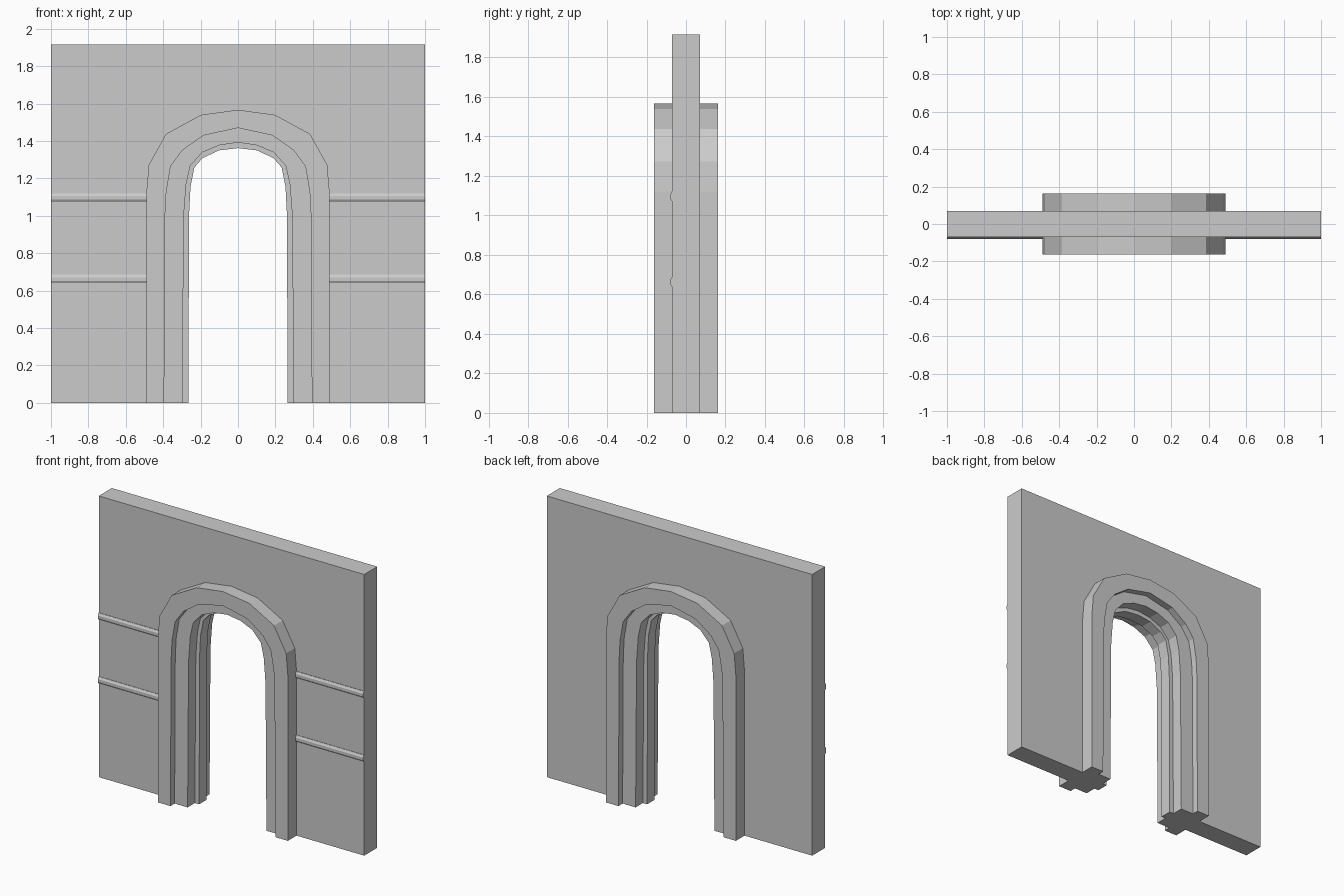
import bpy

if "Cube" in bpy.data.objects:
    bpy.data.objects.remove(bpy.data.objects["Cube"])

WALL_Y, WALL_TOP = 0.07, 1.915

# Half outlines (x, z) from floor to crown, largest to smallest
OUTER = [(.49, 0), (.49, 1.0), (.49, 1.12), (.477, 1.273), (.385, 1.438), (.198, 1.54), (0, 1.567)]
MIDDLE = [(.395, 0), (.39, 1.0), (.383, 1.13), (.36, 1.265), (.298, 1.35), (.185, 1.43), (0, 1.47)]
INNER = [(.297, 0), (.29, 1.0), (.277, 1.17), (.255, 1.268), (.19, 1.34), (.098, 1.378), (0, 1.392)]
OPENING = [(.265, 0), (.262, 1.0), (.254, 1.155), (.233, 1.26), (.19, 1.308), (.103, 1.35), (0, 1.362)]


def full_arch(half):
    """Mirror a half outline into a complete left-to-right arch."""
    return [(-x, z) for x, z in half] + half[-2::-1]


def make_object(name, verts, faces):
    mesh = bpy.data.meshes.new(name)
    mesh.from_pydata(verts, [], faces)
    mesh.update()
    obj = bpy.data.objects.new(name, mesh)
    bpy.context.collection.objects.link(obj)
    return obj


def loft(name, rings):
    """Join closed rings into a solid with capped ends."""
    n = len(rings[0])
    verts = [p for r in rings for p in r]
    faces = [(a * n + i, a * n + (i + 1) % n, (a + 1) * n + (i + 1) % n, (a + 1) * n + i)
             for a in range(len(rings) - 1) for i in range(n)]
    last = (len(rings) - 1) * n
    faces += [tuple(reversed(range(n))), tuple(range(last, last + n))]
    return make_object(name, verts, faces)


# Wall panel with the arch notch
outline = [(-1, 0), (-1, WALL_TOP), (1, WALL_TOP), (1, 0)] + full_arch(OUTER)[::-1]
loft("wall", [[(x, y, z) for x, z in outline] for y in (WALL_Y, -WALL_Y)][::-1])

# Stepped arch surround: cross-section swept along the nested outlines
front = [(OUTER, -.163), (MIDDLE, -.163), (MIDDLE, -.118), (INNER, -.118), (INNER, -.04), (OPENING, -.04)]
section = front + [(c, -y) for c, y in reversed(front)]
curves = [(full_arch(c), y) for c, y in section]
loft("arch_surround", [[(c[k][0], y, c[k][1]) for c, y in curves]
                       for k in range(len(curves[0][0]))])

# Rounded moulding strips on the front of the wall
STRIP = [(-.06, .023), (-.073, .023), (-.081, .008), (-.081, -.010), (-.073, -.023), (-.06, -.023)]
for level, height in (("lower", .663), ("upper", 1.097)):
    for side, x0, x1 in (("left", -1, -.48), ("right", .48, 1)):
        loft(f"{level}_{side}_moulding",
             [[(x, y, height + dz) for y, dz in STRIP] for x in (x0, x1)])

# Consistent outward normals
import bmesh
for obj in bpy.context.collection.objects:
    bm = bmesh.new()
    bm.from_mesh(obj.data)
    bmesh.ops.recalc_face_normals(bm, faces=bm.faces)
    bm.to_mesh(obj.data)
    bm.free()
